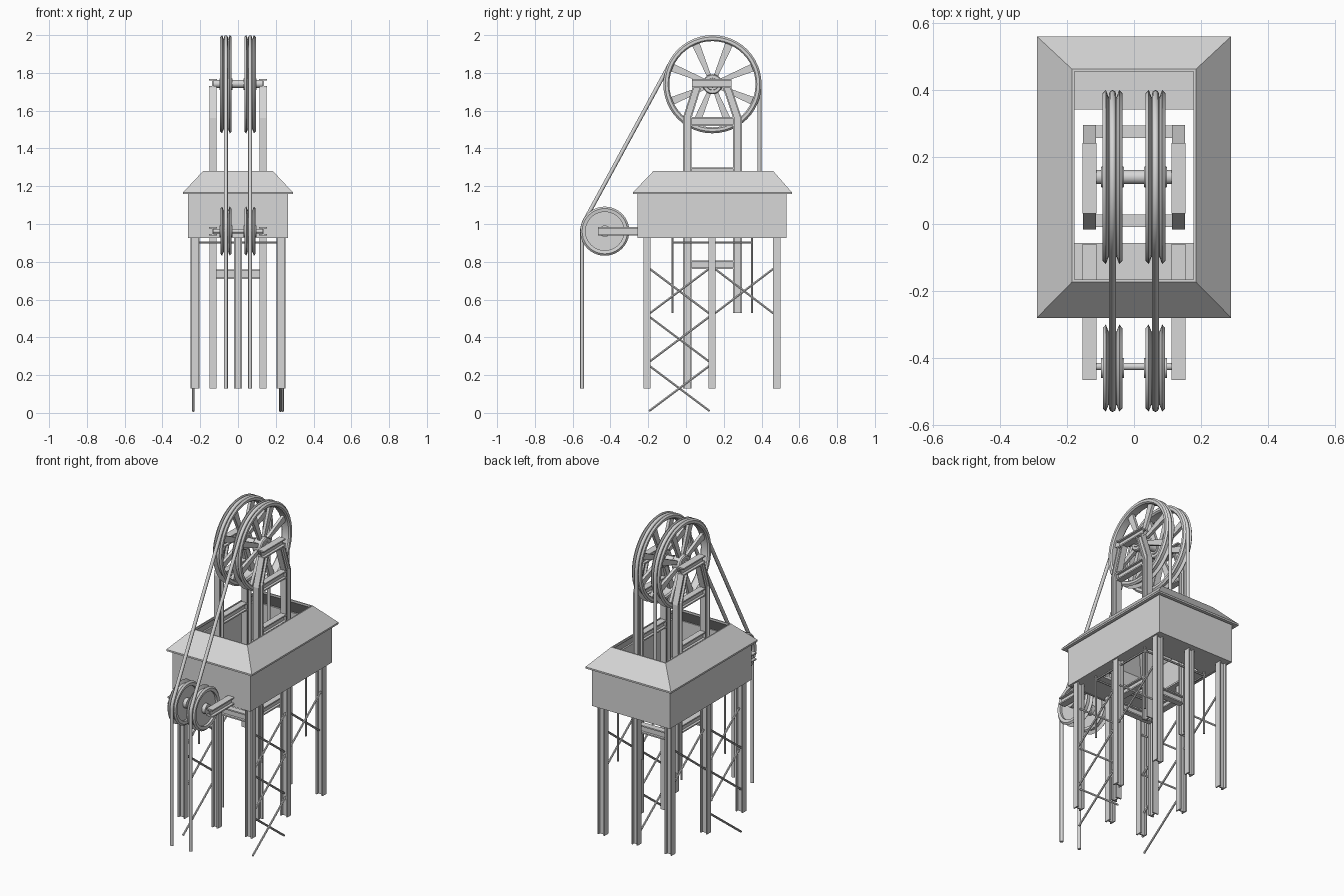
import bpy, math
from mathutils import Vector as V

if "Cube" in bpy.data.objects:
    bpy.data.objects.remove(bpy.data.objects["Cube"])

X, Y, Z = V((1, 0, 0)), V((0, 1, 0)), V((0, 0, 1))
grey = bpy.data.materials.new("plain_grey")
grey.diffuse_color = (0.68, 0.68, 0.68, 1)
grey.use_nodes = True
grey.node_tree.nodes["Principled BSDF"].inputs["Base Color"].default_value = grey.diffuse_color


def make(name, verts, faces, smooth=False):
    me = bpy.data.meshes.new(name)
    me.from_pydata([tuple(v) for v in verts], [], faces)
    if smooth:
        me.shade_smooth()
        me.set_sharp_from_angle(angle=math.radians(30))
    me.materials.append(grey)
    ob = bpy.data.objects.new(name, me)
    bpy.context.collection.objects.link(ob)
    # consistent outward normals
    import bmesh
    bm = bmesh.new()
    bm.from_mesh(me)
    bmesh.ops.recalc_face_normals(bm, faces=bm.faces)
    bm.to_mesh(me)
    bm.free()
    return ob


def rings(name, loops, closed=False, smooth=False):
    """Skin a list of equal-length loops; closed joins last to first, else ends are capped."""
    n = len(loops[0])
    m = len(loops)
    faces = []
    for i in range(m if closed else m - 1):
        a, b = i * n, ((i + 1) % m) * n
        faces += [(a + j, a + (j + 1) % n, b + (j + 1) % n, b + j) for j in range(n)]
    if not closed:
        faces += [tuple(range(n)), tuple(range((m - 1) * n, m * n))]
    return make(name, [v for l in loops for v in l], faces, smooth)


def beam(name, path, n, s, depth=0.046, width=0.038, t=0.008):
    """I-beam: n is the flange normal, s the flange width direction."""
    d, w, h = depth / 2, width / 2, t / 2
    half = [(w, -d), (w, -d + t), (h, -d + t), (h, d - t), (w, d - t), (w, d)]
    prof = half + [(-a, b) for a, b in reversed(half)]
    rings(name, [[V(p) + s * a + n * b for a, b in prof] for p in path])


def lathe(name, prof, c, seg=48, closed=True):
    """Turn an (x, radius) profile round the x axis."""
    c = V(c)
    loops = []
    for x, r in prof:
        loops.append([c + V((x, r * math.cos(2 * math.pi * k / seg),
                             r * math.sin(2 * math.pi * k / seg))) for k in range(seg)])
    rings(name, loops, closed, True)


def tube(name, pts, r, res=2):
    cu = bpy.data.curves.new(name, 'CURVE')
    cu.dimensions = '3D'
    cu.bevel_depth, cu.bevel_resolution, cu.use_fill_caps = r, res, True
    sp = cu.splines.new('POLY')
    sp.points.add(len(pts) - 1)
    for p, q in zip(sp.points, pts):
        p.co = (*q, 1)
    tmp = bpy.data.objects.new(name, cu)
    bpy.context.collection.objects.link(tmp)
    me = bpy.data.meshes.new_from_object(tmp.evaluated_get(bpy.context.evaluated_depsgraph_get()))
    bpy.data.objects.remove(tmp)
    me.materials.clear()
    me.materials.append(grey)
    me.shade_smooth()
    me.set_sharp_from_angle(angle=math.radians(50))
    bpy.context.collection.objects.link(bpy.data.objects.new(name, me))


def rect(hx, y0, y1, z):
    return [V((-hx, y0, z)), V((hx, y0, z)), V((hx, y1, z)), V((-hx, y1, z))]


# shed: hollow walls, open-topped hip roof, floor with a shaft hole
rings("shed_walls", [rect(.264, -.257, .533, .925), rect(.264, -.257, .533, 1.165),
                     rect(.254, -.247, .523, 1.165), rect(.254, -.247, .523, .925)], True)
rings("shed_roof", [rect(.29, -.28, .56, 1.158), rect(.29, -.28, .56, 1.168),
                    rect(.185, -.173, .462, 1.28), rect(.178, -.166, .455, 1.28),
                    rect(.178, -.166, .455, 1.268), rect(.27, -.26, .54, 1.158)], True)
rings("shed_floor", [rect(.258, -.25, .527, .927), rect(.258, -.25, .527, .937),
                     rect(.178, -.056, .342, .937), rect(.178, -.056, .342, .927)], True)

# shed columns
for y in (-.206, .137, .48):
    for x in (-.228, 0, .228):
        if x or y != .137:
            beam("shed_column", [(x, y, .13), (x, y, .93)], X, Y, .048 if x else .042, .038)

# crossed bracing rods on both long sides
for sx in (-1, 1):
    for y0, y1, tops in ((-.195, .125, (.765, .51, .25)), (.15, .465, (.765,))):
        for top in tops:
            low = top - .24
            tube("brace_rod", [(sx * .236, y0, low), (sx * .236, y1, top)], .0065, 1)
            if sx > 0 or top > .3:
                tube("brace_rod", [(sx * .224, y1, low), (sx * .224, y0, top)], .0065, 1)

# hanging frame round the shaft
for x in (-.215, .215):
    tube("frame_rail", [(x, -.078, .903), (x, .356, .903)], .006, 1)
    for y in (-.072, .35):
        tube("frame_hanger", [(x, y, .53), (x, y, .925)], .006, 1)
for y in (-.072, .35):
    tube("frame_rail", [(-.215, y, .903), (.215, y, .903)], .006, 1)

# tower
for x in (-.133, .133):
    beam("tower_front_leg", [(x, .006, .13), (x, .006, 1.56), (x, .058, 1.725)], Y, X, .046, .038)
    beam("tower_back_leg", [(x, .273, .53), (x, .273, 1.56), (x, .217, 1.725)], Y, X, .046, .038)
    beam("tower_top_beam", [(x, .032, 1.745), (x, .242, 1.745)], Z, X, .046, .042)
    for z in (.785, 1.275, 1.543):
        beam("tower_side_beam", [(x, .028, z), (x, .252, z)], Z, X, .046, .038)
    beam("pulley_bracket", [(x, -.465, .962), (x, -.06, .962)], Z, X, .046, .042)
for y in (.01, .275):
    beam("tower_cross_beam", [(-.115, y, .735), (.115, y, .735)], Z, Y, .05, .038)

# axles
for nm, c, r in (("main_axle", (0, .14, 1.742), .021), ("pulley_axle", (0, -.425, .962), .011)):
    lathe(nm, [(-.135, r), (.135, r)], c, 16, False)

# wheels and cables
B, S, RB, RS = V((0, .14, 1.74)), V((0, -.43, .962)), .249, .12
for x in (-.064, .064):
    b, s = B + X * x, S + X * x
    lathe("wheel_rim", [(-.02, .26), (-.012, .239), (.012, .239), (.02, .26), (.03, .25),
                        (.03, .235), (.022, .228), (-.022, .228), (-.03, .235), (-.03, .25)], b)
    lathe("wheel_hub", [(-.03, .032), (-.03, .048), (-.024, .053), (.024, .053),
                        (.03, .048), (.03, .032), (.034, .03), (.034, .015), (-.034, .015), (-.034, .03)], b, 24)
    for k in range(8):
        a = math.radians(22.5 + 45 * k)
        o = V((0, math.cos(a), math.sin(a)))
        p = o.cross(X)
        rings("wheel_spoke", [[b + o * r + X * (i * .009) + p * (j * w) for i, j in
                               ((-1, -1), (1, -1), (1, 1), (-1, 1))] for r, w in ((.045, .011), (.232, .021))])
    lathe("pulley_wheel", [(-.034, .001), (-.034, .03), (-.012, .03), (-.012, .102), (-.026, .102),
                           (-.029, .12), (-.02, .13), (-.012, .11), (.012, .11), (.02, .13),
                           (.029, .12), (.026, .102), (.012, .102), (.012, .03), (.034, .03),
                           (.034, .001)], s, 40, False)
    # cable: up from the shaft, over the wheel, tangent to the pulley, down
    d = S - B
    c = (RB - RS) / d.length
    u = d.normalized()
    nrm = u * c + V((0, u.z, -u.y)) * math.sqrt(1 - c * c)
    ang = math.atan2(nrm.z, nrm.y)
    at = lambda o, r, t: o + V((0, math.cos(t), math.sin(t))) * r
    pts = [b + V((0, RB, .93 - B.z))]
    pts += [at(b, RB, ang * k / 24) for k in range(25)]
    pts += [at(s, RS, ang + (math.pi - ang) * k / 5) for k in range(6)]
    pts += [s + V((0, -RS, .13 - S.z))]
    tube("cable", pts, .0105, 2)
